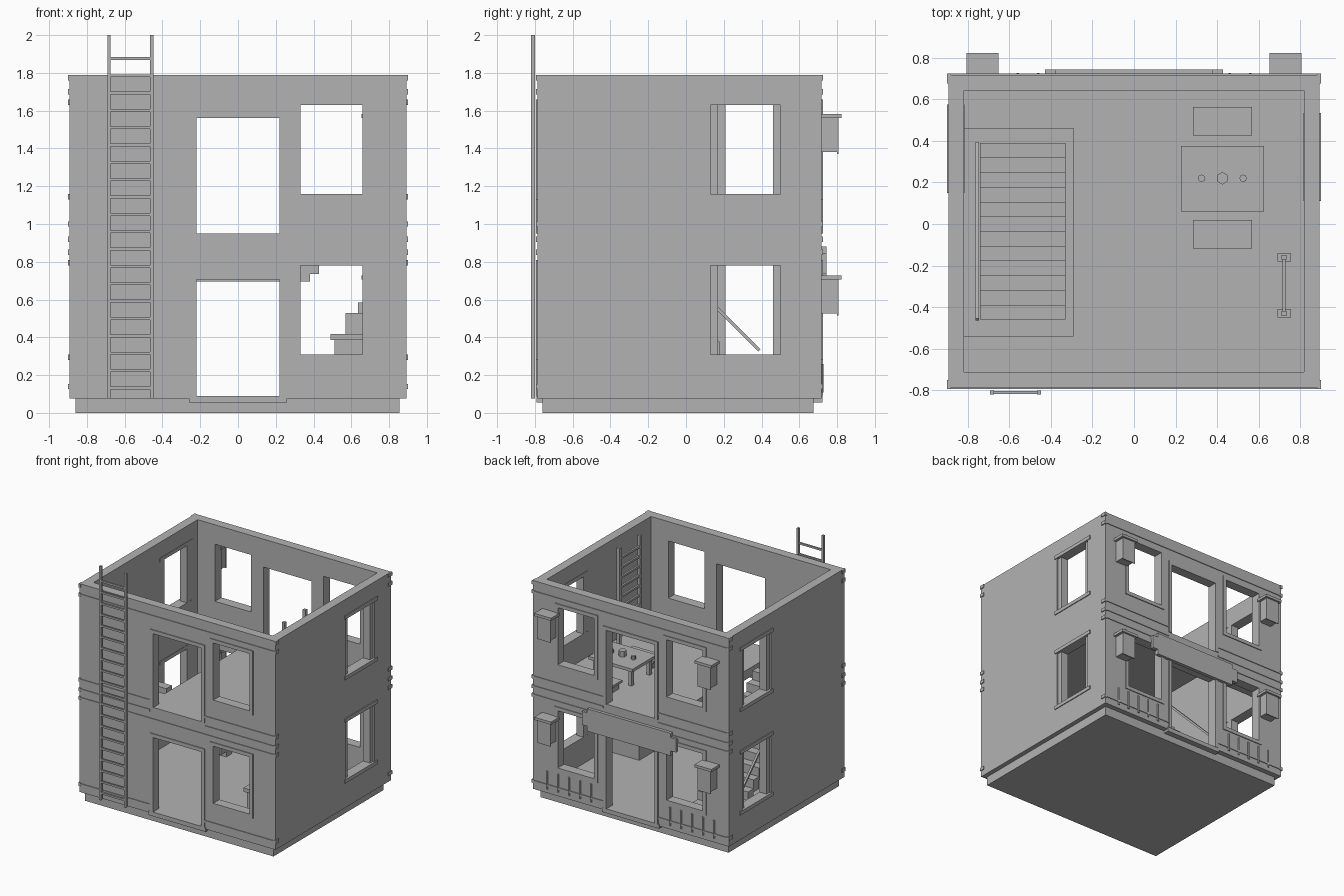
import bpy, bmesh, math
from mathutils import Vector

old = bpy.data.objects.get("Cube")
if old:
    bpy.data.objects.remove(old, do_unlink=True)

grey = bpy.data.materials.new("plain_grey")
grey.use_nodes = True
colour = (0.45, 0.45, 0.45, 1)
grey.diffuse_color = colour
grey.node_tree.nodes["Principled BSDF"].inputs["Base Color"].default_value = colour


def finish(name, bm):
    bmesh.ops.recalc_face_normals(bm, faces=bm.faces)
    mesh = bpy.data.meshes.new(name)
    bm.to_mesh(mesh)
    bm.free()
    mesh.materials.append(grey)
    obj = bpy.data.objects.new(name, mesh)
    bpy.context.collection.objects.link(obj)
    return obj


def boxes(name, items):
    """One object from boxes given as (x0, x1, y0, y1, z0, z1)."""
    bm = bmesh.new()
    for x0, x1, y0, y1, z0, z1 in items:
        verts = bmesh.ops.create_cube(bm, size=1)["verts"]
        for v in verts:
            v.co = Vector(((x0 + x1) / 2 + v.co.x * (x1 - x0),
                           (y0 + y1) / 2 + v.co.y * (y1 - y0),
                           (z0 + z1) / 2 + v.co.z * (z1 - z0)))
    return finish(name, bm)


def panel(name, place, u0, u1, v0, v1, holes, depth):
    """Flat panel with rectangular holes; place maps (u, v) to 3D."""
    us = sorted({u0, u1, *(c for h in holes for c in h[:2])})
    vs = sorted({v0, v1, *(c for h in holes for c in h[2:])})
    bm = bmesh.new()
    grid = [[bm.verts.new(place(u, v)) for v in vs] for u in us]
    for i in range(len(us) - 1):
        for j in range(len(vs) - 1):
            cu, cv = (us[i] + us[i + 1]) / 2, (vs[j] + vs[j + 1]) / 2
            if not any(a < cu < b and c < cv < d for a, b, c, d in holes):
                bm.faces.new((grid[i][j], grid[i + 1][j],
                              grid[i + 1][j + 1], grid[i][j + 1]))
    solid = bmesh.ops.extrude_face_region(bm, geom=bm.faces[:], use_keep_orig=True)
    for v in solid["geom"]:
        if isinstance(v, bmesh.types.BMVert):
            v.co += Vector(depth)
    bmesh.ops.dissolve_limit(bm, angle_limit=0.01, verts=bm.verts, edges=bm.edges)
    return finish(name, bm)


def rod(name, centre, radius, height, sides):
    bm = bmesh.new()
    bmesh.ops.create_cone(bm, cap_ends=True, segments=sides, radius1=radius,
                          radius2=radius, depth=height)
    bmesh.ops.translate(bm, verts=bm.verts, vec=centre)
    return finish(name, bm)


# main levels and wall planes
FRONT, BACK, SIDE, WALL = -0.787, 0.718, 0.893, 0.075
LOW, TOP, FLOOR1, FLOOR2 = 0.075, 1.79, 0.09, 0.95
storeys = ((0.31, 0.78), (1.16, 1.63))
doors = [(-0.22, 0.22, FLOOR1, 0.705), (-0.22, 0.22, FLOOR2, 1.56)]
right_windows = [(0.33, 0.66, a, b) for a, b in storeys]
left_windows = [(-0.66, -0.33, a, b) for a, b in storeys]
front_holes = doors + right_windows
back_holes = front_holes + left_windows

# plinth, floors and doorsteps
boxes("plinth", [(-0.86, 0.855, -0.76, 0.675, 0, LOW)])
boxes("ground_floor", [(-0.82, 0.82, -0.715, 0.645, 0.06, FLOOR1)])
boxes("doorsteps", [(-0.26, 0.26, FRONT - 0.004, -0.7, 0.055, FLOOR1),
                    (-0.26, 0.26, 0.64, BACK + 0.004, 0.055, FLOOR1)])
panel("upper_floor", lambda u, v: (u, v, 0.875), -0.82, 0.82, -0.715, 0.645,
      [(-0.82, -0.29, -0.54, 0.46)], (0, 0, FLOOR2 - 0.875))

# four outer walls
panel("front_wall", lambda u, v: (u, FRONT, v), -SIDE, SIDE, LOW, TOP,
      front_holes, (0, WALL, 0))
panel("back_wall", lambda u, v: (u, BACK, v), -SIDE, SIDE, LOW, TOP,
      back_holes, (0, -WALL, 0))
for name, s, y0 in (("left_wall", 1, 0.13), ("right_wall", -1, 0.17)):
    y1 = y0 + 0.37
    panel(name, lambda u, v: (s * SIDE, u, v), FRONT + WALL, BACK - WALL, LOW, TOP,
          [(y0, y1, a, b) for a, b in storeys], (-s * WALL, 0, 0))
    parts = []
    xa, xb = sorted((s * 0.815, s * 0.9))
    ja, jb = sorted((s * 0.815, s * 0.88))
    for a, b in storeys:
        parts += [(xa, xb, y0 - 0.02, y1 + 0.035, a - 0.03, a),
                  (xa, xb, y0 - 0.02, y1 + 0.035, b, b + 0.03),
                  (ja, jb, y0, y0 + 0.04, a, b),
                  (ja, jb, y1 - 0.04, y1, a, b)]
    boxes(name + "_window_frames", parts)

# raised frames around the front and back openings
for name, holes, ya, yb in (("front_frames", front_holes, FRONT - 0.007, FRONT + 0.01),
                            ("back_frames", back_holes, BACK - 0.01, BACK + 0.007)):
    w, parts = 0.03, []
    for a, b, c, d in holes:
        parts += [(a - w, a, ya, yb, c, d), (b, b + w, ya, yb, c, d),
                  (a - w, b + w, ya, yb, d, d + w)]
        if (a, b) != (-0.22, 0.22):
            parts.append((a - w, b + w, ya, yb, c - w, c))
    boxes(name, parts)

# horizontal mouldings, broken at the openings and wrapped round the corners
bands = (0.14, 0.85, 0.92, 1.0, 1.7)
for name, holes, ya, yb in (("front_mouldings", front_holes, FRONT - 0.006, FRONT + 0.01),
                            ("back_mouldings", back_holes, BACK - 0.01, BACK + 0.006)):
    parts = []
    for z in bands:
        gaps = sorted(h[:2] for h in holes if h[2] - 0.04 < z < h[3] + 0.04)
        start = -0.9
        for a, b in gaps + [(0.93, 0.93)]:
            parts.append((start, a - 0.03, ya, yb, z - 0.008, z + 0.008))
            start = b + 0.03
    boxes(name, parts)
boxes("corner_mouldings", [
    (min(s * 0.88, s * 0.9), max(s * 0.88, s * 0.9), ya, yb, z - 0.014, z + 0.014)
    for s in (-1, 1) for ya, yb in ((FRONT - 0.006, -0.75), (0.675, BACK + 0.006))
    for z in bands + (1.775,)])

# outside ladder
rungs = [(-0.68, -0.46, -0.817, -0.803, 0.125 + i * 0.0918, 0.14 + i * 0.0918)
         for i in range(20)]
boxes("outside_ladder", rungs + [(x, x + 0.018, -0.82, -0.80, LOW, 2.0)
                                 for x in (-0.692, -0.466)])

# inside ladder on the upper floor
posts = [(0.71, 0.735, y - 0.012, y + 0.012, FLOOR2, 1.77) for y in (-0.43, -0.16)]
feet = [(0.69, 0.755, y - 0.021, y + 0.021, FLOOR2, 0.965) for y in (-0.43, -0.16)]
boxes("inside_ladder", posts + feet + [
    (0.714, 0.73, -0.43, -0.16, 1.03 + i * 0.08, 1.046 + i * 0.08) for i in range(9)])

# staircase and its sloping handrail
run, rise = 0.85 / 12, (FLOOR2 - FLOOR1) / 12
boxes("staircase", [(-0.74, -0.33, 0.39 - (i + 1) * run, 0.39 - i * run,
                     max(FLOOR1, FLOOR1 + (i - 0.4) * rise), FLOOR1 + (i + 1) * rise)
                    for i in range(12)])
rail = boxes("handrail", [(-0.008, 0.008, -0.6, 0.6, -0.008, 0.008)])
rail.location = (-0.755, -0.035, 0.755)
rail.rotation_euler.x = -math.pi / 4

# shop counter on the ground floor
boxes("counter", [(0.51, 0.8, -0.61, -0.12, FLOOR1, 0.387),
                  (0.49, 0.82, -0.63, -0.1, 0.387, 0.418),
                  (0.57, 0.76, -0.48, -0.26, 0.418, 0.53),
                  (0.635, 0.76, -0.46, -0.28, 0.53, 0.585)])

# table, benches and tableware on the upper floor
boxes("table", [(0.225, 0.625, 0.06, 0.375, 1.08, 1.105)] + [
    (x, x + 0.03, y, y + 0.03, FLOOR2, 1.08) for x in (0.25, 0.57) for y in (0.085, 0.32)])
for name, y in (("back_bench", 0.425), ("front_bench", -0.118)):
    boxes(name, [(0.283, 0.567, y, y + 0.138, 1.0, 1.02)] + [
        (x, x + 0.03, y + 0.015, y + 0.123, FLOOR2, 1.0) for x in (0.3, 0.52)])
rod("pot", (0.425, 0.22, 1.128), 0.03, 0.045, 6)
for name, x in (("right_cup", 0.325), ("left_cup", 0.525)):
    rod(name, (x, 0.22, 1.118), 0.018, 0.026, 8)

# stepped signboard on the back
boxes("signboard", [(-0.38, 0.38, BACK - 0.005, 0.743, 0.695, 0.88),
                    (-0.428, -0.38, BACK - 0.005, 0.743, 0.735, 0.845),
                    (0.38, 0.428, BACK - 0.005, 0.743, 0.735, 0.845)])

# wall lanterns and low pickets on the back
for side, s in (("left", 1), ("right", -1)):
    for level, z in (("lower", 0.515), ("upper", 1.37)):
        c = s * 0.73
        boxes(f"{side}_{level}_lantern", [
            (c - 0.055, c + 0.055, BACK - 0.005, 0.8, z + 0.012, z + 0.19),
            (c - 0.06, c + 0.06, 0.8, 0.808, z, z + 0.19),
            (c - 0.077, c + 0.077, BACK - 0.005, 0.823, z + 0.19, z + 0.212)])
    for i in range(5):
        rod(f"{side}_picket_{i + 1}", (s * (0.36 + i * 0.1), BACK + 0.002, 0.183),
            0.008, 0.15, 8)
